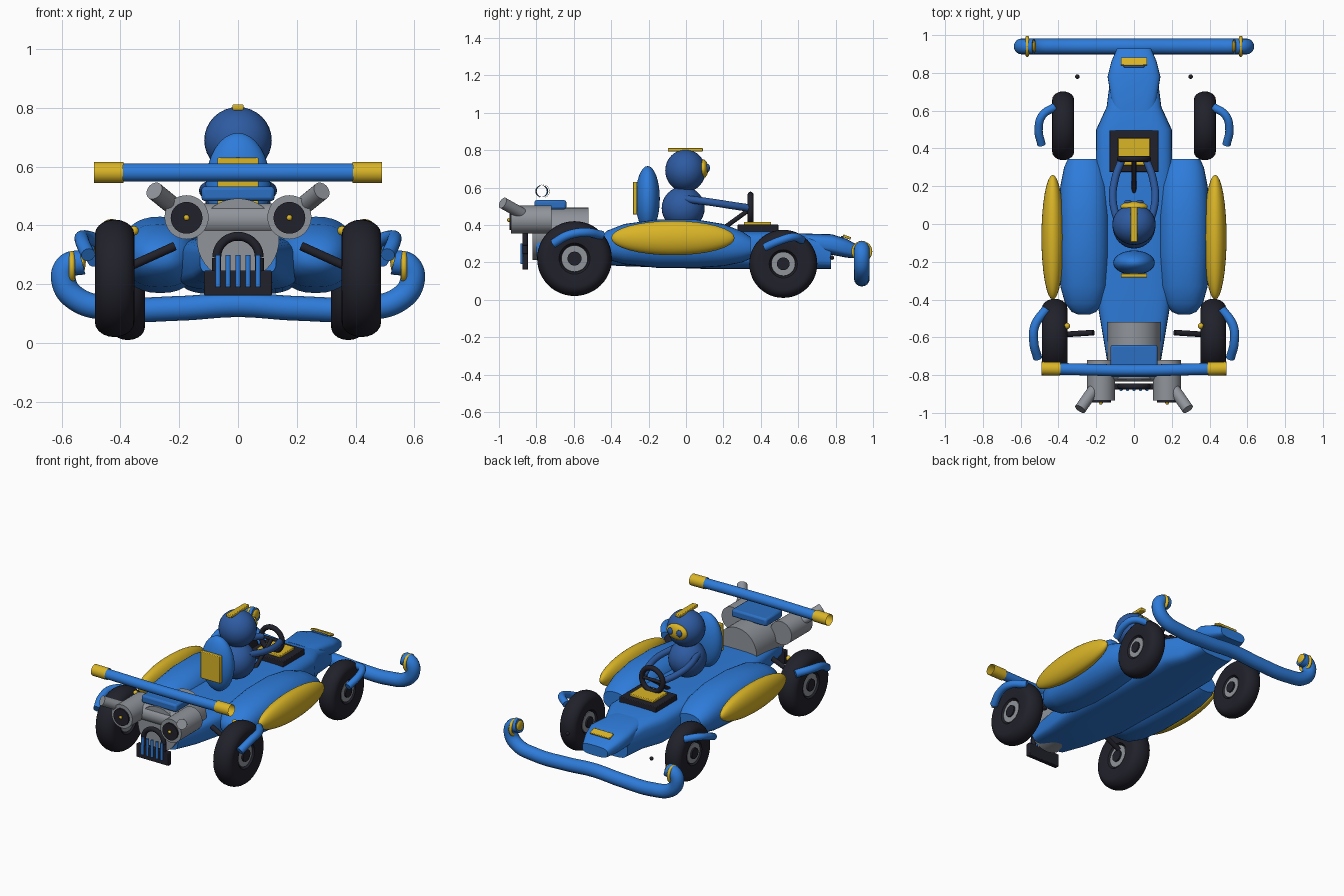
import bpy, bmesh
from math import pi, cos, sin, radians, copysign
from mathutils import Vector

if "Cube" in bpy.data.objects:
    bpy.data.objects.remove(bpy.data.objects["Cube"], do_unlink=True)


def material(name, rgb):
    m = bpy.data.materials.new(name)
    m.use_nodes = True
    m.diffuse_color = (*rgb, 1)
    m.node_tree.nodes["Principled BSDF"].inputs["Base Color"].default_value = (*rgb, 1)
    return m


BLUE = material("bright blue", (0.027, 0.2, 0.7))
NAVY = material("suit blue", (0.027, 0.105, 0.36))
MID = material("cover blue", (0.025, 0.16, 0.55))
YELLOW = material("yellow", (0.7, 0.46, 0.02))
BLACK = material("rubber black", (0.015, 0.015, 0.024))
GREY = material("metal grey", (0.28, 0.3, 0.33))


def finish(o, name, mat, angle=40):
    o.name = name
    o.data.materials.clear()
    o.data.materials.append(mat)
    bpy.ops.object.select_all(action='DESELECT')
    o.select_set(True)
    bpy.context.view_layer.objects.active = o
    bpy.ops.object.shade_smooth_by_angle(angle=radians(angle))
    return o


def from_bmesh(bm, name, mat, angle=40):
    bmesh.ops.recalc_face_normals(bm, faces=bm.faces)
    me = bpy.data.meshes.new(name)
    bm.to_mesh(me)
    bm.free()
    o = bpy.data.objects.new(name, me)
    bpy.context.collection.objects.link(o)
    return finish(o, name, mat, angle)


def ball(name, loc, size, mat, seg=32):
    bpy.ops.mesh.primitive_uv_sphere_add(segments=seg, ring_count=seg // 2, location=loc)
    o = bpy.context.object
    o.scale = size
    return finish(o, name, mat, 60)


def box(name, loc, size, mat, rot=(0, 0, 0), bevel=0.004):
    bpy.ops.mesh.primitive_cube_add(size=1, location=loc, rotation=rot)
    o = bpy.context.object
    o.scale = size
    bpy.ops.object.transform_apply(location=False, rotation=False, scale=True)
    b = o.modifiers.new("bevel", 'BEVEL')
    b.width, b.segments = bevel, 2
    return finish(o, name, mat)


def rod(name, a, b, r, mat, seg=24):
    a, b = Vector(a), Vector(b)
    bpy.ops.mesh.primitive_cylinder_add(vertices=seg, radius=r, depth=(b - a).length, location=(a + b) / 2)
    o = bpy.context.object
    o.rotation_euler = (b - a).to_track_quat('Z', 'Y').to_euler()
    return finish(o, name, mat)


def ring(name, loc, r, thick, mat, rot):
    bpy.ops.mesh.primitive_torus_add(major_radius=r, minor_radius=thick, major_segments=36,
                                     minor_segments=12, location=loc, rotation=rot)
    return finish(bpy.context.object, name, mat, 60)


def tube(name, pts, r, mat, caps=True):
    cu = bpy.data.curves.new(name, 'CURVE')
    cu.dimensions = '3D'
    cu.bevel_depth, cu.bevel_resolution, cu.use_fill_caps = r, 6, caps
    sp = cu.splines.new('BEZIER')
    sp.bezier_points.add(len(pts) - 1)
    for p, co in zip(sp.bezier_points, pts):
        p.co = co
        p.handle_left_type = p.handle_right_type = 'AUTO'
    o = bpy.data.objects.new(name, cu)
    bpy.context.collection.objects.link(o)
    bpy.ops.object.select_all(action='DESELECT')
    o.select_set(True)
    bpy.context.view_layer.objects.active = o
    bpy.ops.object.convert(target='MESH')
    return finish(bpy.context.object, name, mat, 60)


def loft(name, sections, mat, cx=0, power=0.6, n=32):
    # sections: y, half width, bottom, top
    bm = bmesh.new()
    rings = []
    for y, w, zb, zt in sections:
        loop = []
        for i in range(n):
            c, s = cos(2 * pi * i / n), sin(2 * pi * i / n)
            loop.append(bm.verts.new((cx + w * copysign(abs(c) ** power, c), y,
                                      (zb + zt) / 2 + (zt - zb) / 2 * copysign(abs(s) ** power, s))))
        rings.append(loop)
    for a, b in zip(rings, rings[1:]):
        for i in range(n):
            bm.faces.new((a[i], a[(i + 1) % n], b[(i + 1) % n], b[i]))
    bm.faces.new(rings[0])
    bm.faces.new(rings[-1])
    return from_bmesh(bm, name, mat)


def lathe_x(name, loc, profile, mat):
    # profile: (x, radius) pairs turned about the x axis
    bm = bmesh.new()
    vs = [bm.verts.new((x, 0, r)) for x, r in profile]
    es = [bm.edges.new(e) for e in zip(vs, vs[1:])]
    bmesh.ops.spin(bm, geom=vs + es, axis=(1, 0, 0), cent=(0, 0, 0), angle=2 * pi, steps=48, use_merge=True)
    bmesh.ops.remove_doubles(bm, verts=bm.verts, dist=1e-5)
    o = from_bmesh(bm, name, mat)
    o.location = loc
    return o


# Hull and nose
loft("hull", [(-0.8, 0.13, 0.23, 0.34), (-0.62, 0.16, 0.2, 0.35), (-0.35, 0.205, 0.18, 0.36),
              (0.1, 0.205, 0.165, 0.37), (0.5, 0.2, 0.165, 0.37), (0.62, 0.145, 0.165, 0.35),
              (0.775, 0.125, 0.165, 0.32)], BLUE, power=0.5)
loft("nose", [(0.6, 0.11, 0.27, 0.355), (0.78, 0.14, 0.24, 0.35), (0.86, 0.12, 0.225, 0.325),
              (0.93, 0.09, 0.22, 0.285)], BLUE)
box("nose_handle", (0, 0.86, 0.335), (0.14, 0.045, 0.014), YELLOW, (-0.35, 0, 0))
box("nose_vent", (0, 0.835, 0.335), (0.11, 0.012, 0.014), NAVY)

# Front bumper
half = [(0.53, 0.275), (0.58, 0.262), (0.593, 0.21), (0.55, 0.15), (0.42, 0.118), (0.2, 0.118)]
path = [(-x, 0.94, z) for x, z in half] + [(0, 0.94, 0.13)] + [(x, 0.94, z) for x, z in reversed(half)]
tube("front_bumper", path, 0.042, BLUE)

# Rear wing bar, open tube with yellow sleeves
wing = tube("wing_bar", [(-0.4, -0.767, 0.58), (0, -0.775, 0.58), (0.4, -0.767, 0.58)], 0.031, BLUE, False)

for s, side in ((1, "left"), (-1, "right")):
    tube(side + "_wing_sleeve", [(s * 0.39, -0.767, 0.58), (s * 0.49, -0.765, 0.58)], 0.036, YELLOW, False)
    ring(side + "_bumper_ring", (s * 0.565, 0.94, 0.258), 0.046, 0.01, YELLOW, (0, pi / 2, 0))
    ball(side + "_bumper_tip", (s * 0.53, 0.94, 0.275), (0.012, 0.034, 0.034), YELLOW, 16)
    ball(side + "_nose_stud", (s * 0.3, 0.78, 0.225), (0.012,) * 3, BLACK, 12)

    # Side pods
    loft(side + "_pod", [(-0.48, 0.03, 0.27, 0.31), (-0.465, 0.065, 0.245, 0.335), (-0.42, 0.1, 0.215, 0.37),
                         (-0.33, 0.125, 0.19, 0.405), (-0.15, 0.135, 0.17, 0.43), (0.05, 0.135, 0.17, 0.43),
                         (0.2, 0.125, 0.18, 0.405), (0.3, 0.105, 0.2, 0.365), (0.345, 0.085, 0.22, 0.335)],
         BLUE, cx=s * 0.265, power=0.85)
    ball(side + "_pod_panel", (s * 0.43, -0.07, 0.33), (0.06, 0.33, 0.092), YELLOW)

    # Wheels
    for end, x, y, z, R, w in (("front", 0.375, 0.52, 0.192, 0.182, 0.058),
                               ("rear", 0.42, -0.596, 0.22, 0.2, 0.067)):
        c = (s * x, y, z)
        arc = [(w * sin(t * pi / 10), R - w * 0.75 * (1 - cos(t * pi / 10))) for t in range(-5, 6)]
        lip = R * 0.36
        prof = [(-w * 0.6, 0), (-w * 0.6, lip), (-w * 0.85, lip * 1.15)] + arc
        prof += [(w * 0.85, lip * 1.15), (w * 0.6, lip), (w * 0.6, 0)]
        lathe_x(f"{side}_{end}_tyre", c, prof, BLACK)
        for sg, tag in ((1, "outer"), (-1, "inner")):
            p = Vector(c) + Vector((s * sg * w * 0.62, 0, 0))
            rod(f"{side}_{end}_{tag}_rim", p, p + Vector((s * sg * 0.008, 0, 0)), lip * 0.98, GREY, 32)
            rod(f"{side}_{end}_{tag}_hub", p, p + Vector((s * sg * 0.018, 0, 0)), lip * 0.52, BLACK)

    # Fenders and suspension
    tube(side + "_front_fender", [(s * 0.49, 0.42, 0.28), (s * 0.505, 0.5, 0.315), (s * 0.485, 0.575, 0.335),
                                  (s * 0.42, 0.62, 0.32)], 0.022, BLUE)
    tube(side + "_rear_fender", [(s * 0.51, -0.71, 0.3), (s * 0.53, -0.63, 0.345), (s * 0.525, -0.54, 0.36),
                                 (s * 0.465, -0.45, 0.345)], 0.024, BLUE)
    rod(side + "_rear_arm", (s * 0.37, -0.585, 0.26), (s * 0.215, -0.575, 0.33), 0.015, BLACK)
    ball(side + "_arm_stud", (s * 0.354, -0.54, 0.382), (0.016,) * 3, YELLOW, 16)

    # Exhaust canisters and pipes
    rod(side + "_canister", (s * 0.175, -0.72, 0.428), (s * 0.175, -0.935, 0.428), 0.075, GREY, 32)
    rod(side + "_canister_cap", (s * 0.175, -0.93, 0.426), (s * 0.175, -0.945, 0.426), 0.054, BLACK, 32)
    ball(side + "_cap_stud", (s * 0.175, -0.947, 0.426), (0.01,) * 3, YELLOW, 12)
    rod(side + "_exhaust_pipe", (s * 0.195, -0.85, 0.445), (s * 0.285, -0.98, 0.518), 0.031, GREY)

    # Driver arms and eyes
    tube(side + "_arm", [(s * 0.08, -0.01, 0.54), (s * 0.112, 0.13, 0.522), (s * 0.1, 0.24, 0.505),
                         (s * 0.065, 0.34, 0.49)], 0.02, NAVY)
    ball(side + "_eye", (s * 0.032, 0.116, 0.705), (0.019, 0.012, 0.022), NAVY, 16)

# Engine
rod("engine_block", (0, -0.52, 0.352), (0, -0.82, 0.352), 0.14, GREY, 40)
box("engine_cover", (0, -0.725, 0.508), (0.25, 0.17, 0.05), MID, bevel=0.012)
rod("engine_bridge", (-0.17, -0.78, 0.42), (0.17, -0.78, 0.42), 0.055, GREY)

# Rear grille with half hoop and bars
box("grille_plate", (0, -0.86, 0.204), (0.23, 0.03, 0.085), BLACK)
tube("grille_hoop", [(0.073 * cos(t * pi / 8), -0.86, 0.29 + 0.073 * sin(t * pi / 8)) for t in range(9)],
     0.015, BLACK)
for s in (-1, 1):
    rod("hoop_leg", (s * 0.073, -0.86, 0.22), (s * 0.073, -0.86, 0.29), 0.015, BLACK)
for i in range(-2, 3):
    rod("grille_bar", (i * 0.034, -0.876, 0.19), (i * 0.034, -0.876, 0.3), 0.009, BLUE, 12)

# Seat
ball("seat", (0, -0.205, 0.54), (0.11, 0.065, 0.175), BLUE)
box("seat_plate", (0, -0.273, 0.543), (0.14, 0.022, 0.175), YELLOW)

# Driver
ball("torso", (0, -0.015, 0.49), (0.112, 0.115, 0.115), NAVY)
ball("head", (0, -0.003, 0.69), (0.115, 0.108, 0.113), NAVY)
box("head_crest", (0, -0.003, 0.802), (0.038, 0.186, 0.02), YELLOW)
ball("face_plate", (0, 0.092, 0.7), (0.072, 0.027, 0.05), YELLOW)

# Steering
box("dashboard", (0, 0.385, 0.382), (0.26, 0.22, 0.038), BLACK)
box("dashboard_panel", (0, 0.383, 0.408), (0.17, 0.145, 0.018), YELLOW)
ring("steering_wheel", (0, 0.345, 0.487), 0.075, 0.016, BLACK, (pi / 2, 0, 0))
rod("steering_column", (0, 0.17, 0.36), (0, 0.345, 0.487), 0.012, BLACK, 12)
rod("steering_spoke", (-0.075, 0.345, 0.487), (0.075, 0.345, 0.487), 0.01, BLACK, 12)
